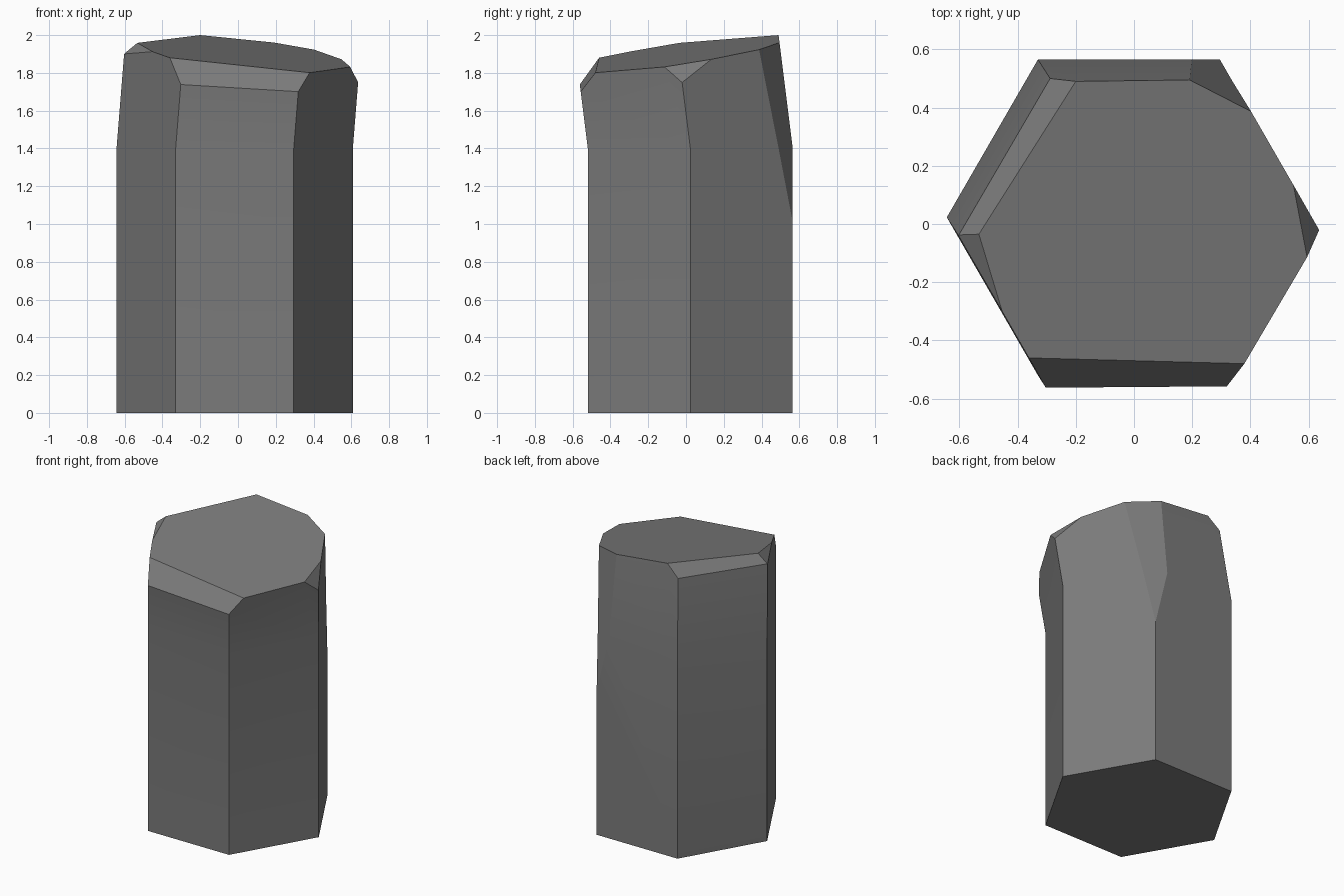
import bpy, bmesh
from mathutils import Vector

if "Cube" in bpy.data.objects:
    bpy.data.objects.remove(bpy.data.objects["Cube"])

# Stone colour
stone = bpy.data.materials.new("dark grey stone")
stone.diffuse_color = (0.2, 0.2, 0.2, 1)
stone.use_nodes = True
stone.node_tree.nodes["Principled BSDF"].inputs["Base Color"].default_value = stone.diffuse_color

# Hexagonal column: straight shaft, leaning upper section
HEX = [(-0.643, 0.023), (-0.33, -0.52), (0.295, -0.52),
       (0.608, 0.023), (0.295, 0.565), (-0.33, 0.565)]
LEAN = Vector((0.08, -0.125, 0))
BEND = 1.4
bm = bmesh.new()
rings = []
for z in (0, BEND, 2.3):
    shift = LEAN * max(0, z - BEND)
    rings.append([bm.verts.new(Vector((x, y, z)) + shift) for x, y in HEX])
for a, b in zip(rings, rings[1:]):
    for i in range(6):
        j = (i + 1) % 6
        bm.faces.new((a[i], a[j], b[j], b[i]))
bm.faces.new(rings[0][::-1])
bm.faces.new(rings[-1])


def chip(*points):
    """Slice the column along the plane through three points and cap it."""
    p, q, r = map(Vector, points)
    n = (q - p).cross(r - p).normalized()
    if n.dot(p - Vector((0, 0, 0.8))) < 0:
        n.negate()
    cut = bmesh.ops.bisect_plane(bm, geom=bm.verts[:] + bm.edges[:] + bm.faces[:],
                                 dist=1e-5, plane_co=p, plane_no=n, clear_outer=True)
    edges = [e for e in bm.edges if e.is_boundary]
    bmesh.ops.holes_fill(bm, edges=edges, sides=0)


# Sloping top
chip((-0.2, 0.49, 2.0), (-0.36, -0.46, 1.88), (0.39, -0.48, 1.80))
# Front bevel
chip((-0.36, -0.46, 1.88), (0.39, -0.48, 1.80), (0.32, -0.558, 1.70))
# Right corner chip
chip((0.55, 0.12, 1.87), (0.595, -0.13, 1.833), (0.636, -0.025, 1.75))
# Long back right chip
chip((0.295, 0.565, 1.01), (0.2, 0.49, 1.962), (0.405, 0.385, 1.925))
# Back left bevel
chip((-0.2, 0.49, 2.0), (-0.535, -0.035, 1.957), (-0.284, 0.5, 1.925))
# Left corner chip
chip((-0.535, -0.035, 1.957), (-0.46, -0.285, 1.913), (-0.603, -0.04, 1.9))

bmesh.ops.recalc_face_normals(bm, faces=bm.faces[:])
mesh = bpy.data.meshes.new("stone_column")
bm.to_mesh(mesh)
bm.free()
mesh.materials.append(stone)
column = bpy.data.objects.new("stone_column", mesh)
bpy.context.collection.objects.link(column)

# Soft bend, crisp chips
bpy.context.view_layer.objects.active = column
column.select_set(True)
bpy.ops.object.shade_smooth_by_angle(angle=0.4)
